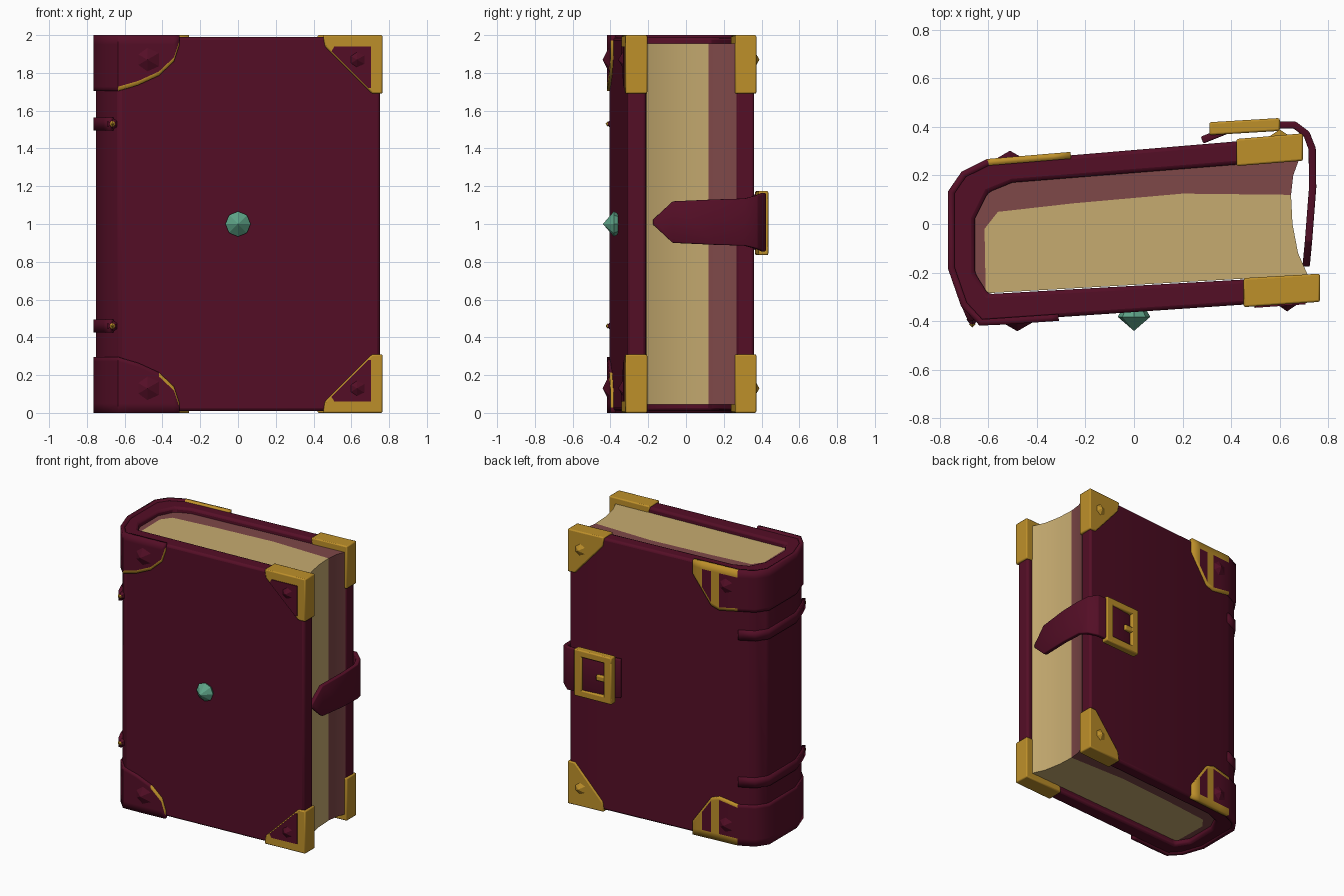
import bpy, bmesh, math

if "Cube" in bpy.data.objects:
    bpy.data.objects.remove(bpy.data.objects["Cube"])


def srgb(r, g, b):
    f = lambda c: c / 12.92 if c <= 0.04045 else ((c + 0.055) / 1.055) ** 2.4
    return [f(c / 255) for c in (r, g, b)] + [1.0]


def material(name, rgb):
    m = bpy.data.materials.new(name)
    m.diffuse_color = srgb(*rgb)
    m.use_nodes = True
    m.node_tree.nodes["Principled BSDF"].inputs["Base Color"].default_value = m.diffuse_color
    return m


LEATHER = material("wine_leather", (84, 14, 38))
GOLD = material("gold", (190, 144, 42))
PAPER = material("paper", (198, 171, 112))
SHADE = material("aged_paper", (126, 72, 72))
GREEN = material("green_gem", (94, 164, 136))


# Cover surfaces as lines y(x)
def front_out(x): return -0.312 + 0.069 * (x - 0.74)
def front_in(x): return -0.212 + 0.057 * (x - 0.74)
def back_out(x): return 0.362 + 0.084 * (x - 0.685)
def back_in(x): return 0.265 + 0.08 * (x - 0.68)


def finish(name, verts, faces, mats, bevel=0, solid=0, angle=35):
    me = bpy.data.meshes.new(name)
    me.from_pydata(verts, [], faces)
    bm = bmesh.new()
    bm.from_mesh(me)
    bmesh.ops.recalc_face_normals(bm, faces=bm.faces)
    bm.to_mesh(me)
    bm.free()
    ob = bpy.data.objects.new(name, me)
    bpy.context.collection.objects.link(ob)
    for m in mats:
        me.materials.append(m)
    if solid:
        s = ob.modifiers.new("thickness", 'SOLIDIFY')
        s.thickness, s.offset = solid, 0
    if bevel:
        b = ob.modifiers.new("soft_edges", 'BEVEL')
        b.width, b.segments, b.limit_method = bevel, 2, 'ANGLE'
    bpy.ops.object.select_all(action='DESELECT')
    ob.select_set(True)
    bpy.context.view_layer.objects.active = ob
    bpy.ops.object.shade_smooth_by_angle(angle=math.radians(angle))
    return ob


def prism(name, bottom, top, mat, bevel=0):
    n = len(bottom)
    faces = [list(range(n)), list(range(n, 2 * n))]
    faces += [[i, (i + 1) % n, n + (i + 1) % n, n + i] for i in range(n)]
    return finish(name, bottom + top, faces, [mat], bevel)


def upright(name, outline, z0, z1, mat, bevel=0):
    return prism(name, [(x, y, z0) for x, y in outline], [(x, y, z1) for x, y in outline], mat, bevel)


def slab(name, outline, ya, yb, mat, bevel=0):
    return prism(name, [(x, ya(x), z) for x, z in outline], [(x, yb(x), z) for x, z in outline], mat, bevel)


def ribbon(name, path, levels, mats, thickness, rule=None, bevel=0):
    """Sheet along an xy path; levels gives the z rows at each path point."""
    rows = len(levels[0])
    verts = [(x, y, z) for (x, y), zs in zip(path, levels) for z in zs]
    faces = [[i * rows + j, (i + 1) * rows + j, (i + 1) * rows + j + 1, i * rows + j + 1]
             for i in range(len(path) - 1) for j in range(rows - 1)]
    ob = finish(name, verts, faces, mats, bevel, thickness)
    if rule:
        for k, p in enumerate(ob.data.polygons):
            p.material_index = rule(k // (rows - 1), k % (rows - 1))
    return ob


def cone(name, x, y, z, r, h, sides, mat, direction, r2=0, turn=0):
    bpy.ops.mesh.primitive_cone_add(vertices=sides, radius1=r, radius2=r2, depth=h,
                                    location=(x, y + direction * h / 2, z),
                                    rotation=(-direction * math.pi / 2, turn, 0))
    bpy.context.object.name = name
    bpy.context.object.data.materials.append(mat)


# Wrap-around cover: front board, rounded spine, back board
SPINE = [(-0.63, -0.405), (-0.70, -0.33), (-0.752, -0.18), (-0.752, 0.13), (-0.70, 0.205), (-0.60, 0.254)]
outline = [(0.752, front_out(0.752))] + SPINE + [
    (0.685, back_out(0.685)), (0.68, back_in(0.68)), (-0.50, back_in(-0.5)), (-0.60, 0.13), (-0.655, 0.02),
    (-0.655, -0.2), (-0.60, front_in(-0.6)), (0.752, front_in(0.752))]
upright("cover", outline, 0.01, 1.99, LEATHER, 0.016)

# Page block with hollow fore edge, and the darker leaves near the back board and spine
upright("pages", [(-0.61, -0.285), (0.715, -0.21), (0.675, -0.12), (0.652, 0.0), (0.646, 0.12),
                  (0.2, 0.125), (-0.25, 0.085), (-0.56, 0.05), (-0.615, -0.02)], 0.045, 1.955, PAPER)
upright("aged_pages", [(-0.61, -0.285), (-0.615, -0.02), (-0.56, 0.05), (-0.25, 0.085), (0.2, 0.125),
                       (0.646, 0.12), (0.655, 0.2), (0.68, 0.268), (-0.5, 0.173), (-0.6, 0.133),
                       (-0.66, 0.02), (-0.66, -0.2)], 0.045, 1.955, SHADE)

# Spine caps: raised leather with gilded rims, and gilded bars on the back side
front_x = [(-0.31, 0.05), (-0.34, 0.14), (-0.42, 0.215), (-0.53, 0.265)]
back_x = [(-0.52, 0.31), (-0.46, 0.32), (-0.40, 0.30), (-0.33, 0.2), (-0.26, 0.10)]
cap_path = ([(x, front_out(x)) for x, _ in front_x] + SPINE + [(x, back_out(x)) for x, _ in back_x])
cap_h = [h for _, h in front_x] + [0.295] * len(SPINE) + [h for _, h in back_x]


def cap_rule(limit):
    def rule(seg, row):
        if seg < 4:                                   # front arc
            return int(row == 2 and seg < limit)
        if seg < 9:                                   # spine
            return 0
        return int(row != 1 or seg in (11, 13))       # back
    return rule


for label, up, limit in (("top", True, 4), ("bottom", False, 2)):
    levels = []
    for h in cap_h:
        zs = [0, min(0.05, h * 0.4), h - 0.022, h]
        levels.append([2 - z if up else z for z in zs])
    ribbon(label + "_spine_cap", cap_path, levels, [LEATHER, GOLD], 0.028, cap_rule(limit))

# Raised ribs across the spine
for z in (0.46, 1.53):
    path = [(-0.67, front_out(-0.67) + 0.01)] + SPINE[1:]
    ribbon("spine_rib", path, [[z - 0.035, z + 0.035]] * len(path), [LEATHER], 0.024)
    cone("rib_stud", -0.665, -0.39, z, 0.03, 0.035, 6, LEATHER, -1)
    cone("rib_stud_tip", -0.665, -0.412, z, 0.016, 0.014, 6, GOLD, -1)

# Corner guards on the fore edge, with studs; front ones hold a leather inlay
for up in (True, False):
    flip = lambda pts: [(x, 2 - z if up else z) for x, z in pts]
    slab("front_corner", flip([(0.45, 0), (0.765, 0), (0.765, 0.31), (0.71, 0.31), (0.46, 0.06)]),
         lambda x: front_out(x) - 0.010, lambda x: front_in(x) + 0.006, GOLD, 0.008)
    slab("corner_inlay", flip([(0.51, 0.06), (0.705, 0.06), (0.705, 0.28), (0.69, 0.28), (0.495, 0.085)]),
         lambda x: front_out(x) - 0.016, lambda x: front_out(x), LEATHER)
    slab("back_corner", flip([(0.42, 0), (0.695, 0), (0.695, 0.31), (0.64, 0.31), (0.43, 0.07)]),
         lambda x: back_in(x) - 0.006, lambda x: back_out(x) + 0.010, GOLD, 0.008)
    z = 1.87 if up else 0.13
    cone("front_stud", 0.63, front_out(0.63) - 0.01, z, 0.05, 0.03, 6, LEATHER, -1)
    cone("back_stud", 0.60, back_out(0.60) + 0.008, z, 0.045, 0.026, 6, GOLD, 1)
    cone("front_spine_stud", -0.48, front_out(-0.48) - 0.01, z, 0.07, 0.035, 6, LEATHER, -1)
    cone("back_spine_stud", -0.51, back_out(-0.51) + 0.01, z, 0.06, 0.03, 6, LEATHER, 1)

# Strap: wide on the back, narrowing around the fore edge to a pointed tip
strap = [(0.28, 0.345), (0.38, 0.385), (0.52, 0.405), (0.66, 0.408), (0.71, 0.37), (0.733, 0.31),
         (0.735, 0.15), (0.718, -0.07), (0.708, -0.175)]
half = [0.14, 0.15, 0.155, 0.155, 0.14, 0.125, 0.12, 0.11, 0.012]
ribbon("strap", strap, [[1.01 - h, 1.01 + h] for h in half], [LEATHER], 0.03, None, 0.006)

# Buckle frame from four bars, with its prong
def near(x): return 0.365 + 0.06 * (x - 0.3)
def far(x): return 0.418 + 0.06 * (x - 0.3)


def bar(name, x0, x1, z0, z1):
    slab(name, [(x0, z0), (x1, z0), (x1, z1), (x0, z1)], near, far, GOLD, 0.008)


for z in (0.835, 1.125):
    bar("buckle_rail", 0.31, 0.60, z, z + 0.05)
for x in (0.31, 0.54):
    bar("buckle_post", x, x + 0.06, 0.835, 1.175)
bar("buckle_prong", 0.36, 0.43, 0.985, 1.025)

# Faceted gem on the front board
cone("gem", 0, -0.382, 1.0, 0.067, 0.058, 8, GREEN, -1)
cone("gem_base", 0, -0.382, 1.0, 0.067, 0.03, 8, GREEN, 1, 0.05)
